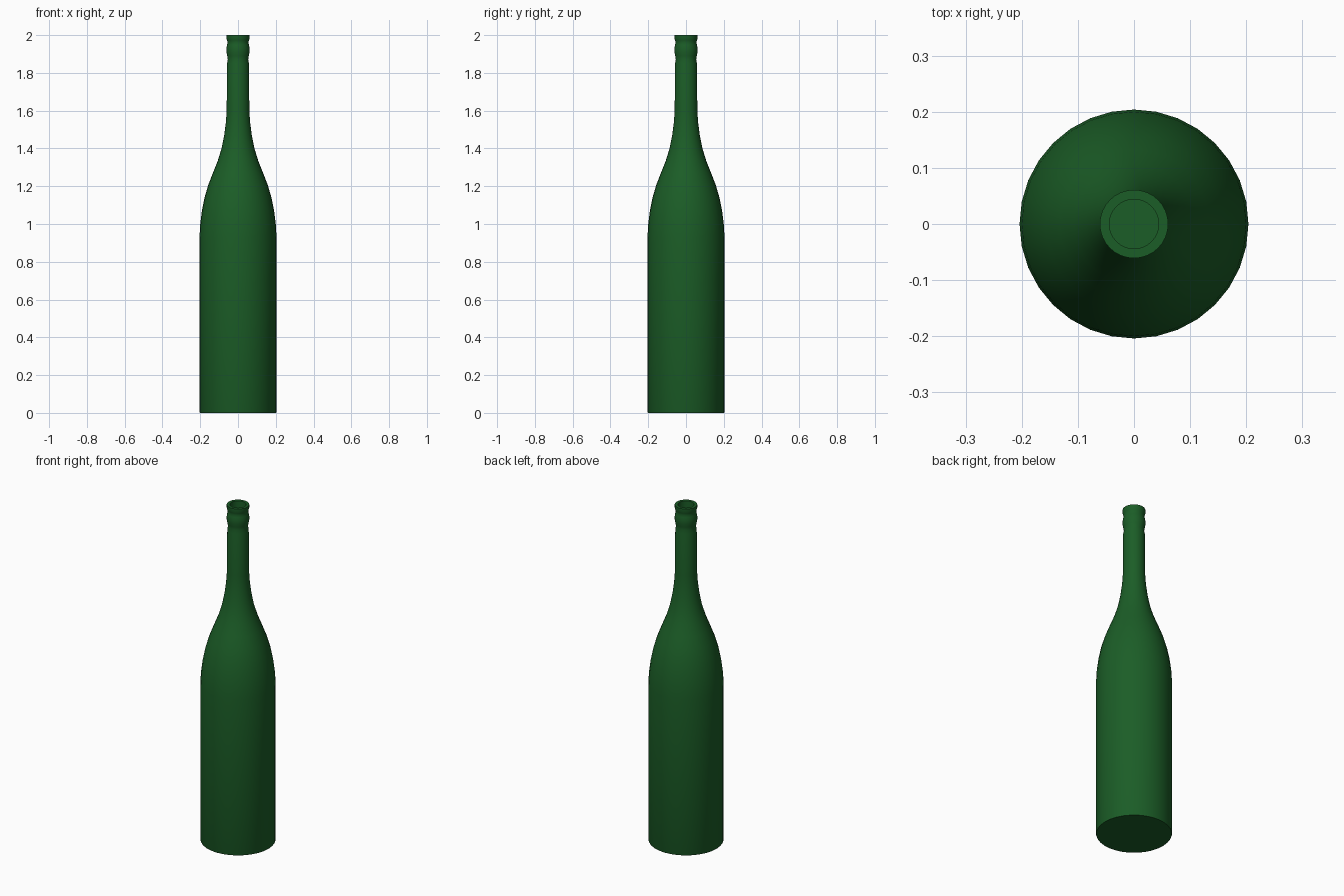
import bpy, bmesh
from math import radians, tau

if "Cube" in bpy.data.objects:
    bpy.data.objects.remove(bpy.data.objects["Cube"])

# Bottle profile: (radius, height), from base centre up to the recessed mouth
profile = [
    (0, 0), (0.202, 0), (0.204, 0.005), (0.204, 0.93),
    (0.200, 1.0), (0.191, 1.07), (0.177, 1.14), (0.158, 1.205),
    (0.133, 1.27), (0.107, 1.335), (0.087, 1.40), (0.073, 1.47),
    (0.064, 1.54), (0.060, 1.60), (0.058, 1.85),
    # collar rings
    (0.054, 1.872), (0.057, 1.89), (0.061, 1.91), (0.061, 1.93), (0.058, 1.948),
    (0.055, 1.96), (0.058, 1.972), (0.061, 1.982), (0.061, 2.0),
    # mouth
    (0.044, 2.0), (0.044, 1.85), (0, 1.85),
]

# Lathe the profile around z
bm = bmesh.new()
verts = [bm.verts.new((r, 0, z)) for r, z in profile]
edges = [bm.edges.new(p) for p in zip(verts, verts[1:])]
bmesh.ops.spin(bm, geom=verts + edges, cent=(0, 0, 0), axis=(0, 0, 1),
               angle=tau, steps=32, use_merge=False)
bmesh.ops.remove_doubles(bm, verts=bm.verts, dist=0.0005)
bmesh.ops.recalc_face_normals(bm, faces=bm.faces)
mesh = bpy.data.meshes.new("bottle")
bm.to_mesh(mesh)
bm.free()

bottle = bpy.data.objects.new("bottle", mesh)
bpy.context.collection.objects.link(bottle)

# Green glass
glass = bpy.data.materials.new("green_glass")
glass.diffuse_color = (0.011, 0.11, 0.02, 1)
glass.use_nodes = True
glass.node_tree.nodes["Principled BSDF"].inputs["Base Color"].default_value = glass.diffuse_color
mesh.materials.append(glass)

bpy.context.view_layer.objects.active = bottle
bottle.select_set(True)
bpy.ops.object.shade_smooth_by_angle(angle=radians(45))
